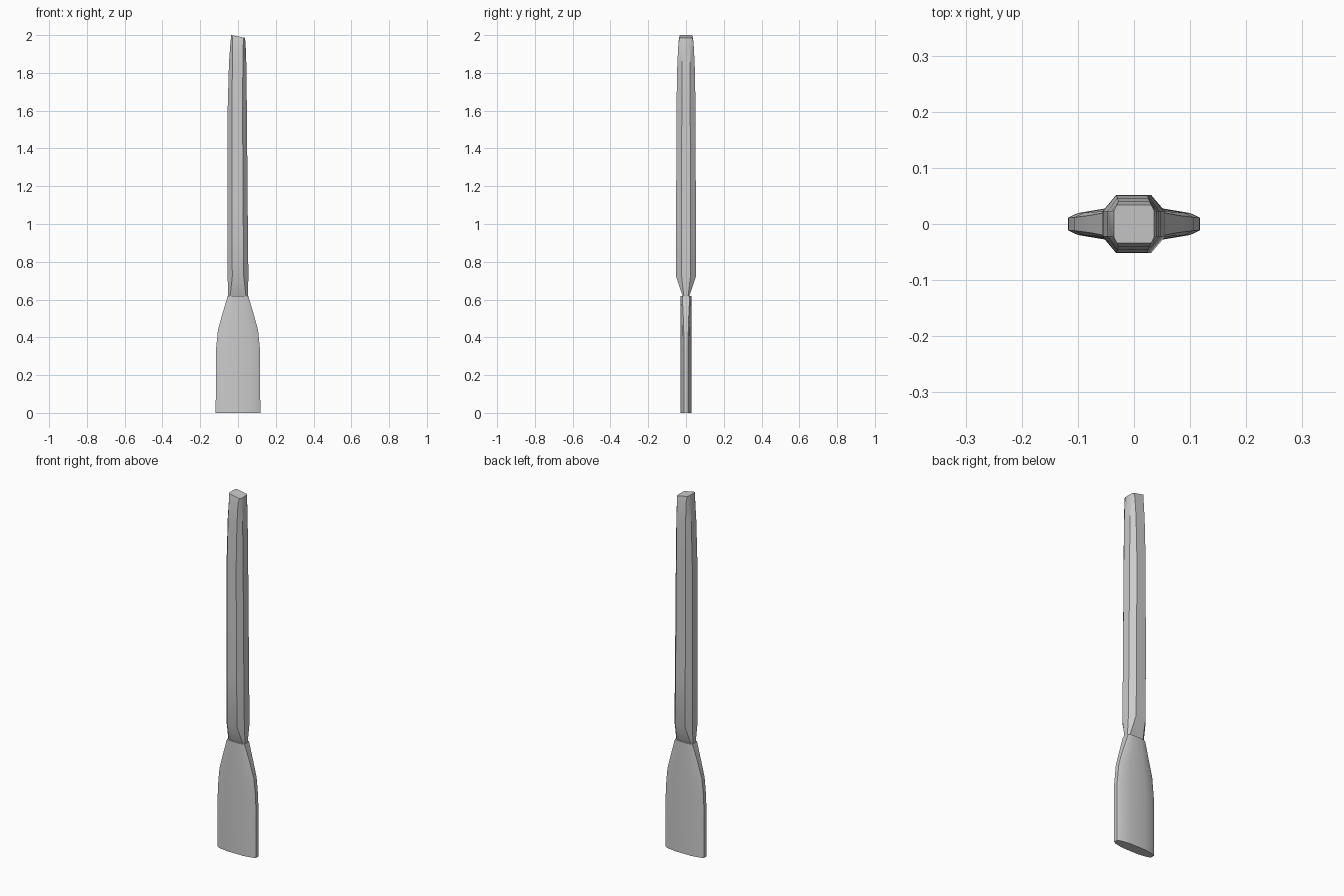
import bpy
import bmesh
import math

cube = bpy.data.objects.get("Cube")
if cube:
    bpy.data.objects.remove(cube, do_unlink=True)

grey = bpy.data.materials.new("plain grey")
grey.use_nodes = True
colour = (0.6, 0.6, 0.6, 1)
grey.diffuse_color = colour
grey.node_tree.nodes["Principled BSDF"].inputs["Base Color"].default_value = colour


def loft(name, rings, angle):
    """Skin a stack of matching rings and cap both ends."""
    bm = bmesh.new()
    loops = [[bm.verts.new(p) for p in ring] for ring in rings]
    n = len(loops[0])
    for low, high in zip(loops, loops[1:]):
        for i in range(n):
            j = (i + 1) % n
            bm.faces.new((low[i], low[j], high[j], high[i]))
    bm.faces.new(loops[0][::-1])
    bm.faces.new(loops[-1])
    bmesh.ops.recalc_face_normals(bm, faces=bm.faces)
    mesh = bpy.data.meshes.new(name)
    bm.to_mesh(mesh)
    bm.free()
    mesh.materials.append(grey)
    obj = bpy.data.objects.new(name, mesh)
    bpy.context.collection.objects.link(obj)
    bpy.ops.object.select_all(action="DESELECT")
    obj.select_set(True)
    bpy.context.view_layer.objects.active = obj
    bpy.ops.object.shade_smooth_by_angle(angle=math.radians(angle))
    return obj


def octagon(z, cx, rx, ry, flat, tilt=0):
    """Eight-sided section whose flat sides face x and y."""
    fx, fy = rx * flat, ry * flat * 0.8
    quarter = [(rx, fy), (fx, ry), (-fx, ry), (-rx, fy)]
    points = quarter + [(-x, -y) for x, y in quarter]
    return [(cx + x, y, z - tilt * (x + rx)) for x, y in points]


# Handle: chisel-shaped foot, long shaft and slanted tip
handle_sections = [
    (0.62, 0.0, 0.052, 0.018, 0.8),
    (0.72, 0.0, 0.055, 0.052, 0.55),
    (1.0, -0.002, 0.054, 0.052, 0.55),
    (1.6, -0.004, 0.051, 0.051, 0.55),
    (1.85, -0.002, 0.046, 0.046, 0.6),
    (1.96, 0.0, 0.04, 0.04, 0.7),
    (2.0, 0.0, 0.036, 0.034, 0.85, 0.2),
]
loft("handle", [octagon(*s) for s in handle_sections], 35)


def flat_head(z, half_width, edge):
    """Flattened section, thick in the middle and thin at both sides."""
    depth = 0.028
    shoulder = edge + (depth - edge) * 0.5
    quarter = [(half_width, edge), (half_width * 0.85, shoulder),
               (half_width * 0.42, depth), (-half_width * 0.42, depth),
               (-half_width * 0.85, shoulder), (-half_width, edge)]
    return [(x, y, z) for x, y in quarter + [(-x, -y) for x, y in quarter]]


# Head: broad flat blade narrowing into the neck
head_sections = [
    (0.0, 0.118, 0.011),
    (0.33, 0.117, 0.011),
    (0.44, 0.106, 0.012),
    (0.53, 0.081, 0.015),
    (0.62, 0.054, 0.02),
]
loft("flat_head", [flat_head(*s) for s in head_sections], 35)
